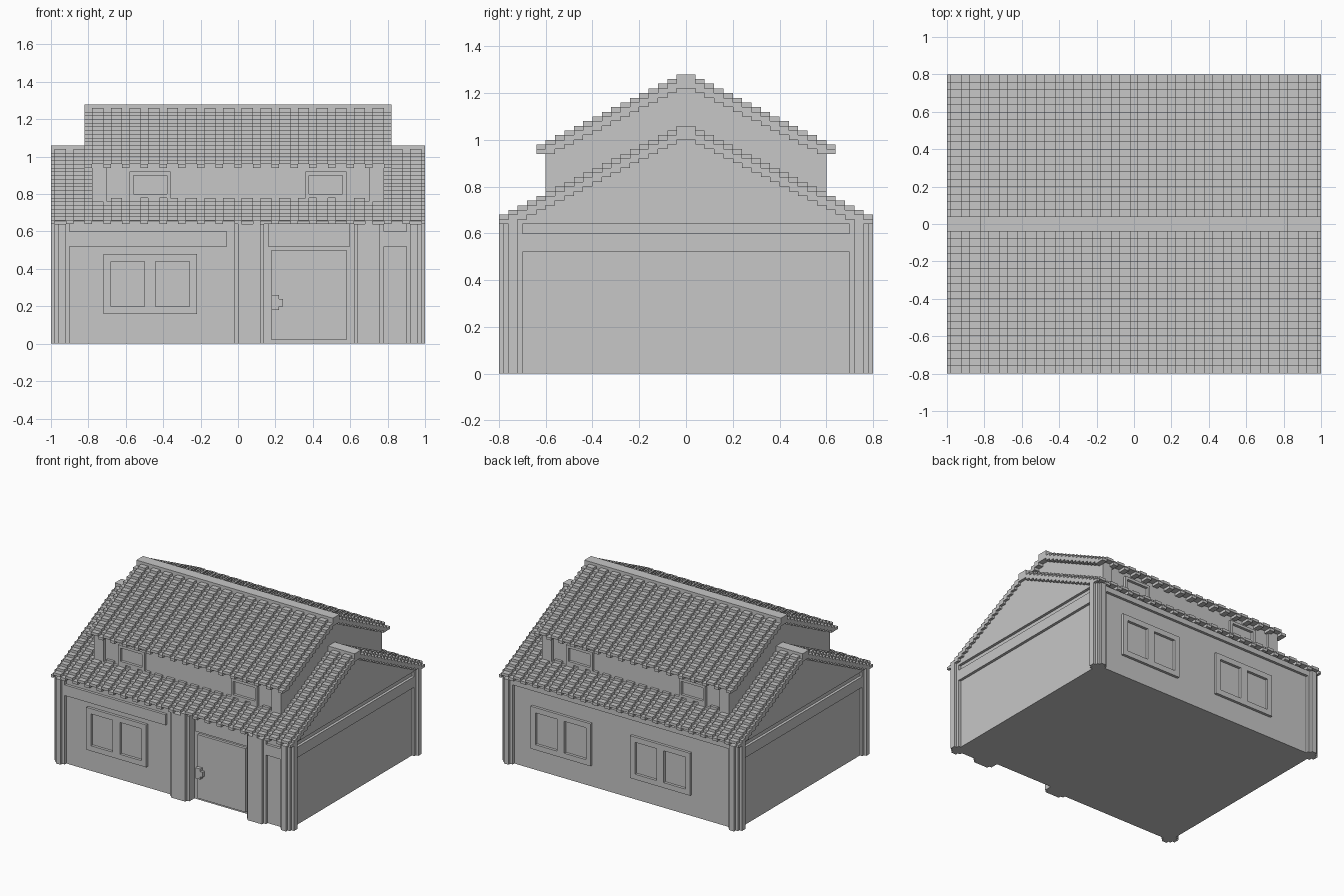
import bpy, bmesh

cube = bpy.data.objects.get("Cube")
if cube:
    bpy.data.objects.remove(cube, do_unlink=True)

grey = bpy.data.materials.new("plain_grey")
grey.use_nodes = True
GREY = (0.57, 0.57, 0.57, 1)
grey.diffuse_color = GREY
for node in grey.node_tree.nodes:
    if node.type == 'BSDF_PRINCIPLED':
        node.inputs["Base Color"].default_value = GREY


def finish(name, bm):
    bmesh.ops.recalc_face_normals(bm, faces=bm.faces)
    mesh = bpy.data.meshes.new(name)
    bm.to_mesh(mesh)
    bm.free()
    mesh.materials.append(grey)
    obj = bpy.data.objects.new(name, mesh)
    bpy.context.scene.collection.objects.link(obj)


def add_box(bm, x, y, z):
    """Box from three (low, high) ranges."""
    verts = bmesh.ops.create_cube(bm, size=1)["verts"]
    for v in verts:
        for i, span in enumerate((x, y, z)):
            v.co[i] = (span[0] + span[1]) / 2 + v.co[i] * abs(span[1] - span[0])


def boxes(name, spans):
    bm = bmesh.new()
    for span in spans:
        add_box(bm, *span)
    finish(name, bm)


def add_prism(bm, profile, x0, x1):
    """Extrude a (y, z) profile along x."""
    face = bm.faces.new([bm.verts.new((x0, y, z)) for y, z in profile])
    new = bmesh.ops.extrude_face_region(bm, geom=[face])["geom"]
    for v in new:
        if isinstance(v, bmesh.types.BMVert):
            v.co.x = x1


STEP, RISE = 0.04, 0.02


def roof(name, half_x, half_y, eave, steps, first):
    """Stepped tile columns, alternately sunk and raised, with a ridge cap."""
    def staircase(base, delay):
        pts = []
        for i in range(steps + 1):
            y, z = STEP * i - half_y, base + RISE * max(i - delay, 0)
            pts += [(y, z), (y + STEP, z)]
        pts = pts[:-1]
        return pts + [(-y, z) for y, z in reversed(pts)]

    bm = bmesh.new()
    x, end, top = -half_x, first, eave - RISE
    while x < half_x - 0.001:
        end = min(end, half_x)
        add_prism(bm, staircase(top, 0) + staircase(top - RISE, 1)[::-1], x, end)
        x = end
        sunk = top < eave
        top = eave if sunk else eave - RISE
        end = x + (0.06 if sunk else 0.04)
    ridge = eave + RISE * steps
    add_box(bm, (-half_x, half_x), (-STEP, STEP), (ridge - 0.04, ridge))
    finish(name, bm)


def gable(name, half_x, half_y, base, shoulder, apex):
    bm = bmesh.new()
    add_prism(bm, [(-half_y, base), (-half_y, shoulder), (0, apex),
                   (half_y, shoulder), (half_y, base)], -half_x, half_x)
    finish(name, bm)


def window(name, cx, z0, z1, width, bar, wall, side, panes):
    """Raised frame with sunk panes; side is -1 for front, 1 for back."""
    y = (side * (wall - 0.01), side * (wall + 0.02))
    x0, x1 = cx - width / 2, cx + width / 2
    parts = [((x0, x1), y, (z0, z0 + bar)), ((x0, x1), y, (z1 - bar, z1)),
             ((x0, x0 + bar), y, (z0, z1)), ((x1 - bar, x1), y, (z0, z1))]
    if panes == 2:
        parts.append(((cx - 0.03, cx + 0.03), y, (z0, z1)))
    boxes(name, parts)


WX, WY = 0.96, 0.76     # main wall faces
AY = 0.58               # attic wall face

# Main body, with the doorway left sunk between the pillars
boxes("main_walls", [((-WX, WX), (-0.72, WY), (0, 0.65))])
boxes("front_walls", [((-WX, 0.06), (-WY, -0.7), (0, 0.65)),
                      ((0.70, WX), (-WY, -0.7), (0, 0.65))])
gable("lower_gable", 0.98, WY, 0.64, 0.655, 1.035)
roof("lower_roof", 1.0, 0.8, 0.68, 19, -0.98)

# Attic storey
gable("attic_body", 0.78, AY, 0.7, 0.965, 1.255)
boxes("attic_corner_posts", [((sx * 0.70, sx * 0.78), (sy * 0.5, sy * 0.6), (0.7, 0.96))
                             for sx in (-1, 1) for sy in (-1, 1)])
roof("upper_roof", 0.82, 0.64, 0.98, 15, -0.78)

# Rounded corner posts made of stepped layers
boxes("corner_posts", [((sx * 0.94 - a, sx * 0.94 + a), (sy * 0.74 - b, sy * 0.74 + b), (0, 0.64))
                       for sx in (-1, 1) for sy in (-1, 1)
                       for a, b in ((0.02, 0.06), (0.04, 0.04), (0.06, 0.02))])

# Front pillars with narrower raised fronts
boxes("front_pillars", [((cx - h, cx + h), (-y, -0.7), (0, 0.64))
                        for cx in (0.06, 0.70) for h, y in ((0.08, 0.78), (0.06, 0.80))])

# Ledges around the walls, with a slot left above them
boxes("side_ledges", [((s * 0.94, s * 0.98), (-0.72, 0.72), (0.52, 0.60)) for s in (-1, 1)])
boxes("front_ledges", [((-0.92, -0.06), (-0.78, -0.7), (0.52, 0.60)),
                       ((0.78, 0.92), (-0.78, -0.7), (0.52, 0.60))])
boxes("back_beam", [((-0.92, 0.92), (0.7, 0.78), (0.60, 0.64))])

# Door, lintel and handle
boxes("door", [((0.18, 0.58), (-0.74, -0.7), (0.02, 0.50))])
boxes("door_lintel", [((0.16, 0.60), (-0.74, -0.7), (0.52, 0.64))])
boxes("door_handle", [((0.18, 0.22), (-0.765, -0.73), (0.18, 0.26)),
                      ((0.21, 0.24), (-0.765, -0.73), (0.20, 0.24))])

# Windows
window("front_window", -0.47, 0.16, 0.48, 0.50, 0.04, WY, -1, 2)
for label, cx in (("left", 0.50), ("right", -0.33)):
    window("back_window_" + label, cx, 0.16, 0.48, 0.50, 0.04, WY, 1, 2)
for side in (-1, 1):
    for cx in (-0.47, 0.47):
        window("attic_window", cx, 0.78, 0.92, 0.22, 0.02, AY, side, 1)
